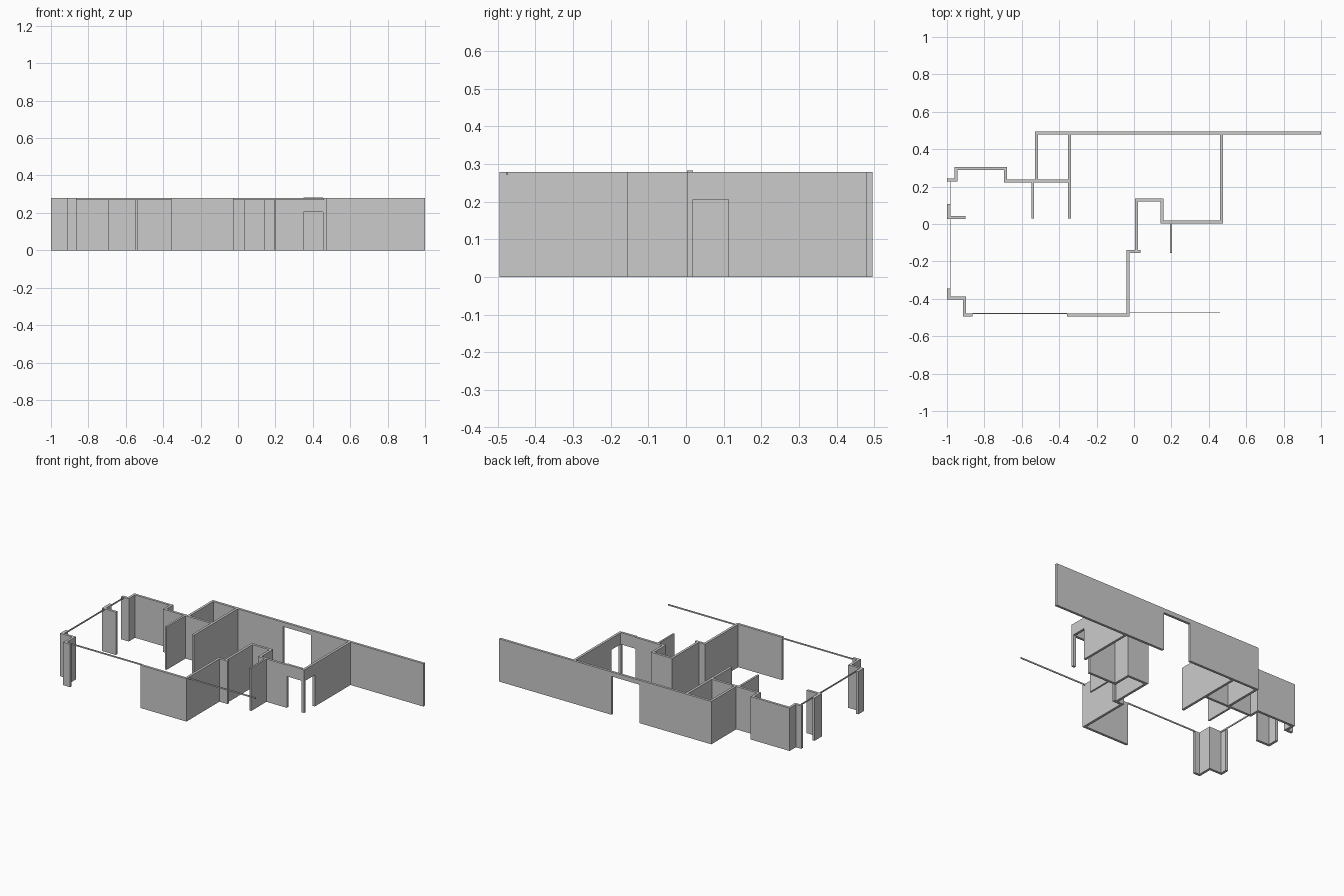
import bpy, bmesh
from mathutils import Vector

if "Cube" in bpy.data.objects:
    bpy.data.objects.remove(bpy.data.objects["Cube"])

T = 0.016    # wall thickness
H = 0.279    # wall height


def wall(name, pts, z0=0.0, z1=H, t=T):
    """Extrude a mitred band of thickness t along a centre line."""
    p = [Vector(q) for q in pts]
    left, right = [], []
    for i, q in enumerate(p):
        a = (p[i] - p[i - 1]).normalized() if i > 0 else None
        b = (p[i + 1] - p[i]).normalized() if i < len(p) - 1 else None
        a, b = a or b, b or a
        na, nb = Vector((-a.y, a.x)), Vector((-b.y, b.x))
        m = (na + nb) / (1 + na.dot(nb)) * (t / 2)
        left.append(q + m)
        right.append(q - m)
    bm = bmesh.new()
    rings = []
    for l, r in zip(left, right):
        rings.append([bm.verts.new((v.x, v.y, z)) for v, z in
                      ((l, z0), (r, z0), (r, z1), (l, z1))])
    for s, e in zip(rings, rings[1:]):
        for k in range(4):
            n = (k + 1) % 4
            bm.faces.new((s[k], s[n], e[n], e[k]))
    bm.faces.new(rings[0])
    bm.faces.new(rings[-1])
    bmesh.ops.recalc_face_normals(bm, faces=bm.faces)
    me = bpy.data.meshes.new(name)
    bm.to_mesh(me)
    bm.free()
    ob = bpy.data.objects.new(name, me)
    bpy.context.collection.objects.link(ob)
    return ob


# long back wall with one opening, plus the left return down to the hall wall
wall("back_wall_left", [(-0.521, 0.239), (-0.521, 0.487), (-0.01, 0.487)])
wall("back_wall_right", [(0.19, 0.487), (1.0, 0.487)])
wall("back_wall_lintel", [(-0.01, 0.487), (0.19, 0.487)], 0.25)

# stepped left exterior wall and hall wall
wall("left_stepped_wall", [(-1.0, 0.234), (-0.953, 0.234), (-0.953, 0.298),
                           (-0.688, 0.298), (-0.688, 0.231), (-0.353, 0.231)])
wall("hall_partition", [(-0.345, 0.03), (-0.345, 0.479)])
wall("short_partition", [(-0.541, 0.03), (-0.541, 0.223)], t=0.013)

# corner piers on the left side
wall("middle_pier", [(-0.992, 0.106), (-0.992, 0.036), (-0.9, 0.036)])
wall("corner_pier", [(-0.992, -0.345), (-0.992, -0.395), (-0.905, -0.395),
                     (-0.905, -0.487), (-0.863, -0.487)])

# central stepped wall, from the front up to the small door
wall("front_wall", [(-0.357, -0.487), (-0.033, -0.487), (-0.033, -0.147), (0.034, -0.147)])
wall("core_wall", [(0.013, -0.139), (0.013, 0.127), (0.151, 0.127),
                   (0.151, 0.01), (0.35, 0.01)])
wall("entry_partition", [(0.198, -0.155), (0.198, 0.002)], t=0.011)

# right wall with two doors meeting at a corner post
wall("corner_post", [(0.455, 0.01), (0.475, 0.01)])
wall("door_lintel_front", [(0.35, 0.01), (0.455, 0.01)], 0.205, 0.282)
wall("right_wall", [(0.467, 0.113), (0.467, 0.479)])
wall("door_lintel_side", [(0.467, 0.018), (0.467, 0.113)], 0.205)

# thin top rails
for name, pts in (("front_rail_left", [(-0.863, -0.478), (-0.357, -0.478)]),
                  ("front_rail_right", [(-0.025, -0.474), (0.46, -0.474)]),
                  ("left_rail_back", [(-0.982, 0.226), (-0.982, 0.044)]),
                  ("left_rail_front", [(-0.982, 0.028), (-0.982, -0.387)])):
    wall(name, pts, 0.27, 0.279, 0.004)
